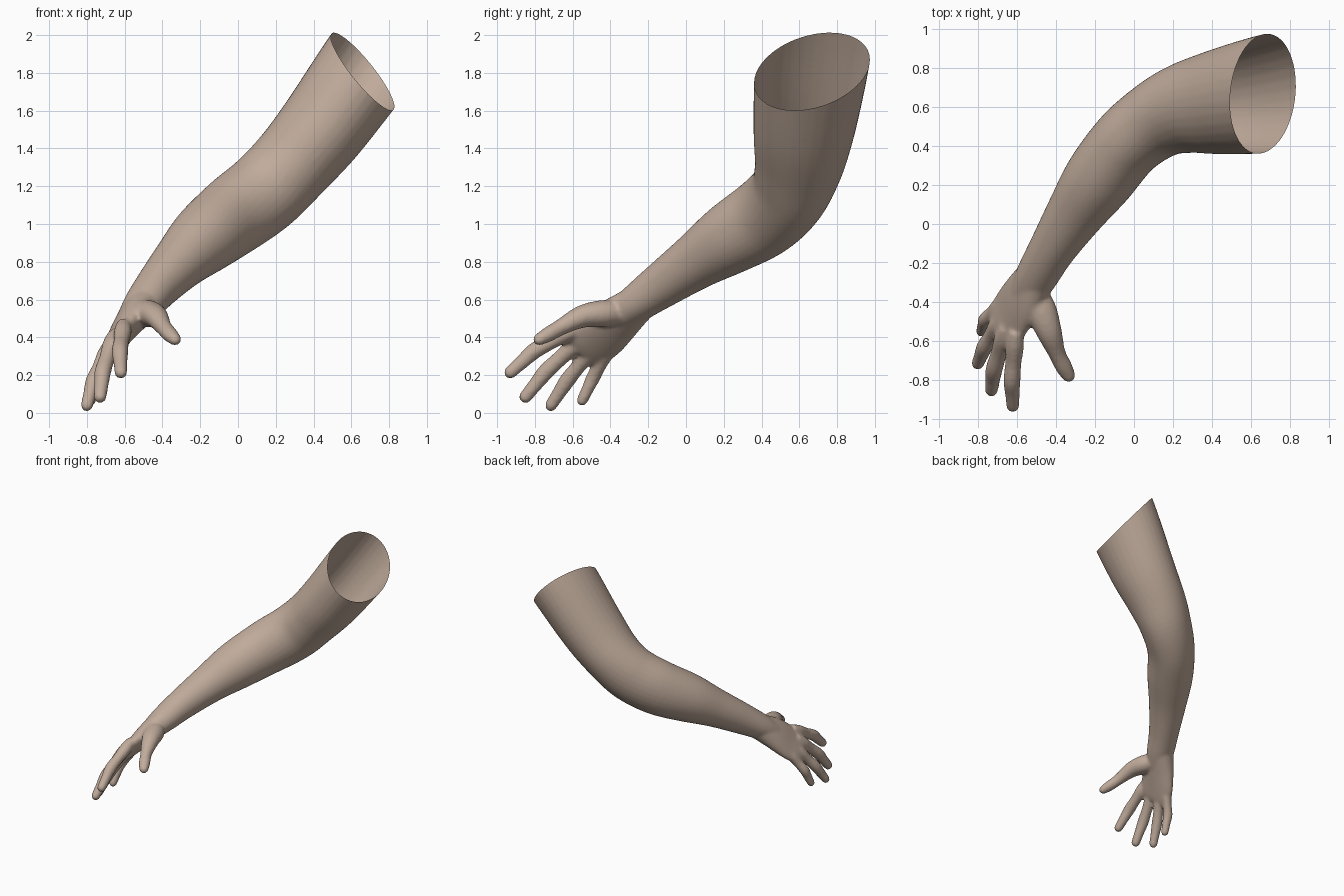
import bpy, bmesh, math
from mathutils import Vector

if "Cube" in bpy.data.objects:
    bpy.data.objects.remove(bpy.data.objects["Cube"])

SIDES, STEPS = 32, 6

skin = bpy.data.materials.new("skin")
skin.diffuse_color = (0.53, 0.41, 0.33, 1)
skin.use_nodes = True
skin.node_tree.nodes["Principled BSDF"].inputs["Base Color"].default_value = skin.diffuse_color
bm = bmesh.new()


def spline(keys):
    """Catmull-Rom through rows of (x, y, z, half width, half thickness)."""
    rows = [Vector(k) for k in keys]
    pts = [rows[0] * 2 - rows[1]] + rows + [rows[-1] * 2 - rows[-2]]
    out = []
    for a, b, c, d in zip(pts, pts[1:], pts[2:], pts[3:]):
        for s in range(STEPS):
            t = s / STEPS
            out.append((b * 2 + (c - a) * t + (a * 2 - b * 5 + c * 4 - d) * t ** 2
                        + (b * 3 - a - c * 3 + d) * t ** 3) * 0.5)
    return out + [rows[-1]]


def loft(keys, width_dir=None, round_tip=False):
    """Closed tube of elliptical sections along a path."""
    rows = spline(keys)
    if round_tip:
        end, r = rows[-1], rows[-1][3]
        d = (end - rows[-2])
        d = Vector(d[:3]).normalized()
        for a in (25, 50, 70, 84):
            f = math.cos(math.radians(a))
            p = Vector(end[:3]) + d * r * math.sin(math.radians(a))
            rows.append(Vector((*p, r * f, end[4] * f)))
    rings = []
    for i, row in enumerate(rows):
        c = Vector(row[:3])
        t = Vector(rows[min(i + 1, len(rows) - 1)][:3]) - Vector(rows[max(i - 1, 0)][:3])
        t.normalize()
        w = width_dir or t.cross(Vector((0, 0, 1)))
        w = (w - t * w.dot(t)).normalized()
        n = w.cross(t)
        rings.append([bm.verts.new(c + w * row[3] * math.cos(a) + n * row[4] * math.sin(a))
                      for a in (2 * math.pi * k / SIDES for k in range(SIDES))])
    for r0, r1 in zip(rings, rings[1:]):
        for k in range(SIDES):
            j = (k + 1) % SIDES
            bm.faces.new((r0[k], r0[j], r1[j], r1[k]))
    bm.faces.new(rings[0][::-1])
    bm.faces.new(rings[-1])


# upper arm, elbow and forearm (runs past the open end, trimmed below)
loft([(0.86, 0.70, 2.08, 0.31, 0.26),
      (0.65, 0.66, 1.79, 0.30, 0.25),
      (0.44, 0.625, 1.50, 0.27, 0.235),
      (0.27, 0.595, 1.30, 0.235, 0.22),
      (0.13, 0.54, 1.16, 0.205, 0.22),
      (-0.03, 0.42, 1.04, 0.188, 0.215),
      (-0.18, 0.23, 0.92, 0.18, 0.19),
      (-0.305, 0.05, 0.80, 0.148, 0.15),
      (-0.42, -0.13, 0.675, 0.12, 0.122),
      (-0.50, -0.27, 0.575, 0.108, 0.10),
      (-0.55, -0.36, 0.51, 0.09, 0.08)])

# palm
across = Vector((0.3, -0.86, 0.41))
loft([(-0.45, -0.20, 0.62, 0.09, 0.085),
      (-0.51, -0.28, 0.56, 0.11, 0.09),
      (-0.57, -0.375, 0.485, 0.138, 0.078),
      (-0.63, -0.465, 0.40, 0.15, 0.06),
      (-0.67, -0.53, 0.345, 0.14, 0.048),
      (-0.685, -0.56, 0.32, 0.115, 0.035)], across)

# fingers: knuckle, middle joint, fingertip, thickness
fingers = [((-0.61, -0.62, 0.43), (-0.625, -0.80, 0.33), (-0.62, -0.93, 0.215), 0.044),
           ((-0.67, -0.59, 0.36), (-0.715, -0.74, 0.22), (-0.73, -0.85, 0.085), 0.044),
           ((-0.70, -0.52, 0.31), (-0.765, -0.63, 0.17), (-0.80, -0.715, 0.04), 0.042),
           ((-0.69, -0.42, 0.32), (-0.76, -0.49, 0.19), (-0.78, -0.55, 0.065), 0.038)]
for base, joint, tip, r in fingers:
    b, j, e = Vector(base), Vector(joint), Vector(tip)
    path = [(b + (b - j) * 0.4, 0.85), (b, 1.08), ((b + j) / 2, 0.95),
            (j, 1.0), ((j + e) / 2, 0.87), (e, 0.78)]
    loft([(*p, r * s, r * s) for p, s in path], across, True)

# thumb
loft([(-0.51, -0.34, 0.53, 0.06, 0.06),
      (-0.475, -0.44, 0.525, 0.078, 0.072),
      (-0.435, -0.55, 0.51, 0.066, 0.06),
      (-0.395, -0.66, 0.455, 0.045, 0.044),
      (-0.36, -0.73, 0.415, 0.044, 0.04),
      (-0.335, -0.775, 0.39, 0.036, 0.033)], None, True)

mesh = bpy.data.meshes.new("arm")
bm.to_mesh(mesh)
bm.free()
arm = bpy.data.objects.new("arm", mesh)
bpy.context.collection.objects.link(arm)
bpy.context.view_layer.objects.active = arm
arm.select_set(True)

# fuse the parts into one skin and soften the joins
fuse = arm.modifiers.new("fuse", 'REMESH')
fuse.mode = 'VOXEL'
fuse.voxel_size = 0.011
soft = arm.modifiers.new("soften", 'SMOOTH')
soft.factor = 0.5
soft.iterations = 8
for name in ("fuse", "soften"):
    bpy.ops.object.modifier_apply(modifier=name)

# slanted open end at the shoulder
bm = bmesh.new()
bm.from_mesh(arm.data)
bmesh.ops.bisect_plane(bm, geom=bm.verts[:] + bm.edges[:] + bm.faces[:],
                       plane_co=(0.68, 0.69, 1.79), plane_no=(0.232, -0.058, 0.198),
                       clear_outer=True)
bm.to_mesh(arm.data)
bm.free()

arm.data.materials.clear()
arm.data.materials.append(skin)
bpy.ops.object.shade_smooth()
